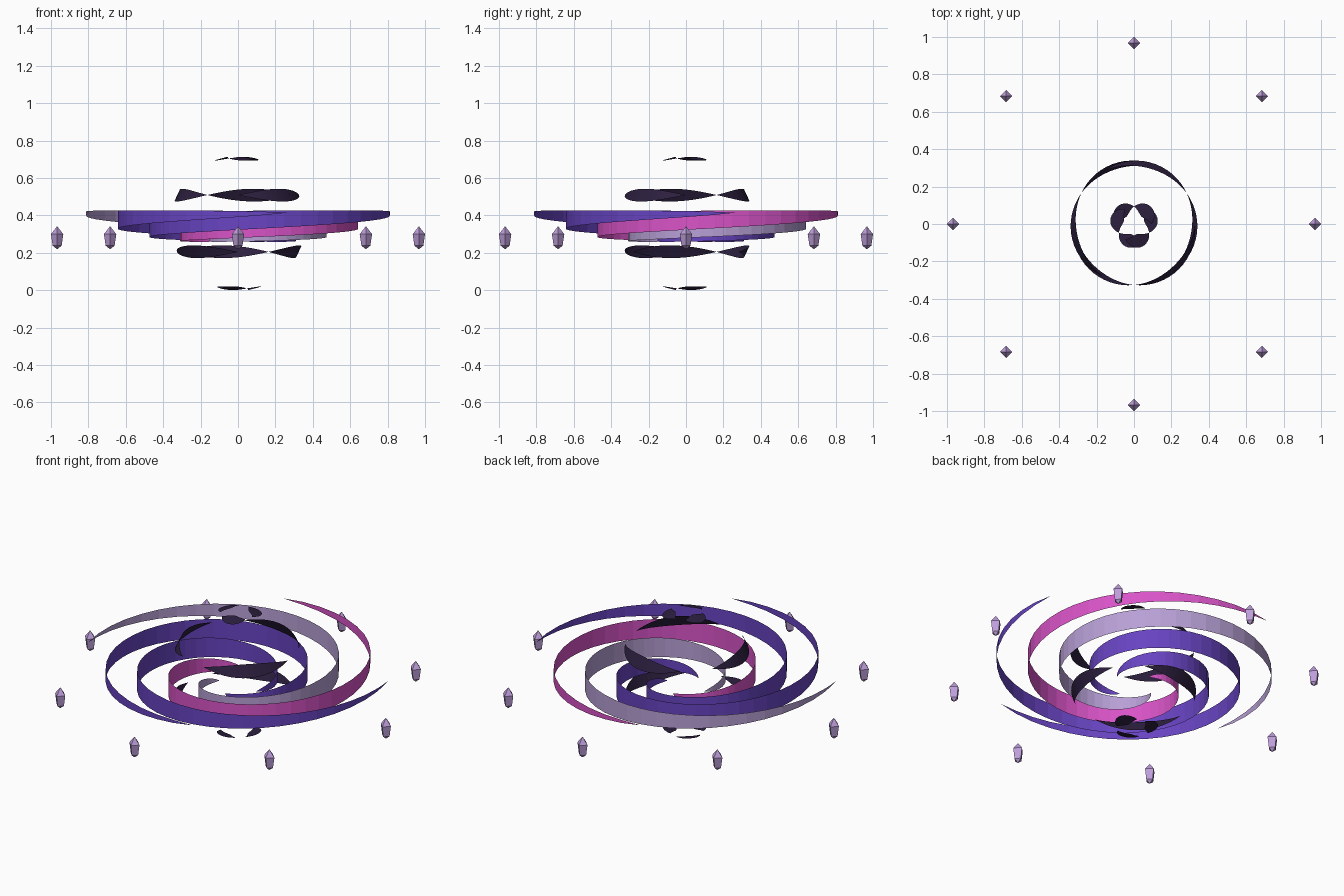
import bpy, math
from math import sin, cos, pi, radians

if "Cube" in bpy.data.objects:
    bpy.data.objects.remove(bpy.data.objects["Cube"])


def srgb(r, g, b):
    f = lambda c: c / 12.92 if c <= 0.04045 else ((c + 0.055) / 1.055) ** 2.4
    return tuple(f(v / 255) for v in (r, g, b)) + (1.0,)


def material(name, rgb):
    m = bpy.data.materials.new(name)
    m.diffuse_color = srgb(*rgb)
    m.use_nodes = True
    m.node_tree.nodes["Principled BSDF"].inputs["Base Color"].default_value = m.diffuse_color
    return m


INDIGO = material("indigo", (104, 68, 194))
MAGENTA = material("magenta", (217, 84, 200))
LAVENDER = material("pale_lavender", (184, 160, 214))
CRYSTAL = material("crystal_lilac", (190, 158, 218))
DARK = material("dark_violet", (44, 31, 62))


def add_mesh(name, verts, faces, mat):
    me = bpy.data.meshes.new(name)
    me.from_pydata(verts, [], faces)
    me.materials.append(mat)
    me.update()
    ob = bpy.data.objects.new(name, me)
    bpy.context.collection.objects.link(ob)
    return ob


def ribbon(name, edge_pair, steps, mat):
    """Strip between a lower and an upper edge, both functions of t in 0..1."""
    verts = []
    for i in range(steps + 1):
        verts += edge_pair(i / steps)
    faces = [(2 * i, 2 * i + 2, 2 * i + 3, 2 * i + 1) for i in range(steps)]
    return add_mesh(name, verts, faces, mat)


# Spiral arms: four upright ribbons, tapered at both ends, rising outwards
def arm_edges(start):
    def edges(t):
        a = radians(start + 378 * t)
        r = 0.12 + 0.72 * t
        z = 0.272 + 0.142 * t
        h = 0.06 * max(sin(pi * t), 0.0001) ** 0.7
        return [(r * cos(a), r * sin(a), z - h), (r * cos(a), r * sin(a), z + h)]
    return edges


for i, mat in enumerate((INDIGO, MAGENTA, LAVENDER, INDIGO)):
    ribbon(f"spiral_arm_{i + 1}", arm_edges(90 * i), 48, mat)

# Core shell: lens-shaped petals lying on a sphere, three per latitude ring
CORE_Z, CORE_R = 0.357, 0.36


def petal_edges(lat, start):
    def edges(t):
        a = radians(start + 90 * t)
        h = 6 * max(sin(pi * t), 0.0001)
        out = []
        for d in (-h, h):
            b = radians(lat + d)
            out.append((CORE_R * cos(b) * cos(a), CORE_R * cos(b) * sin(a),
                        CORE_Z + CORE_R * sin(b)))
        return out
    return edges


for ring, (lat, start) in enumerate(((-75, 90), (-25, 60), (25, 30), (75, 0))):
    for k in range(3):
        ribbon(f"shell_petal_{ring + 1}_{k + 1}",
               petal_edges(lat, start + 120 * k), 16, DARK)


# Outer crystals: four-sided, pointed at both ends
def crystal(name, x, y):
    verts = [(x, y, 0.219)]
    for r, z in ((0.024, 0.238), (0.033, 0.300)):
        verts += [(x + r * cos(k * pi / 2), y + r * sin(k * pi / 2), z) for k in range(4)]
    verts.append((x, y, 0.342))
    faces = []
    for k in range(4):
        n = (k + 1) % 4
        faces += [(0, 1 + n, 1 + k), (1 + k, 1 + n, 5 + n, 5 + k), (5 + k, 5 + n, 9)]
    add_mesh(name, verts, faces, CRYSTAL)


for i in range(8):
    a = i * pi / 4
    crystal(f"crystal_{i + 1}", 0.967 * cos(a), 0.967 * sin(a))
